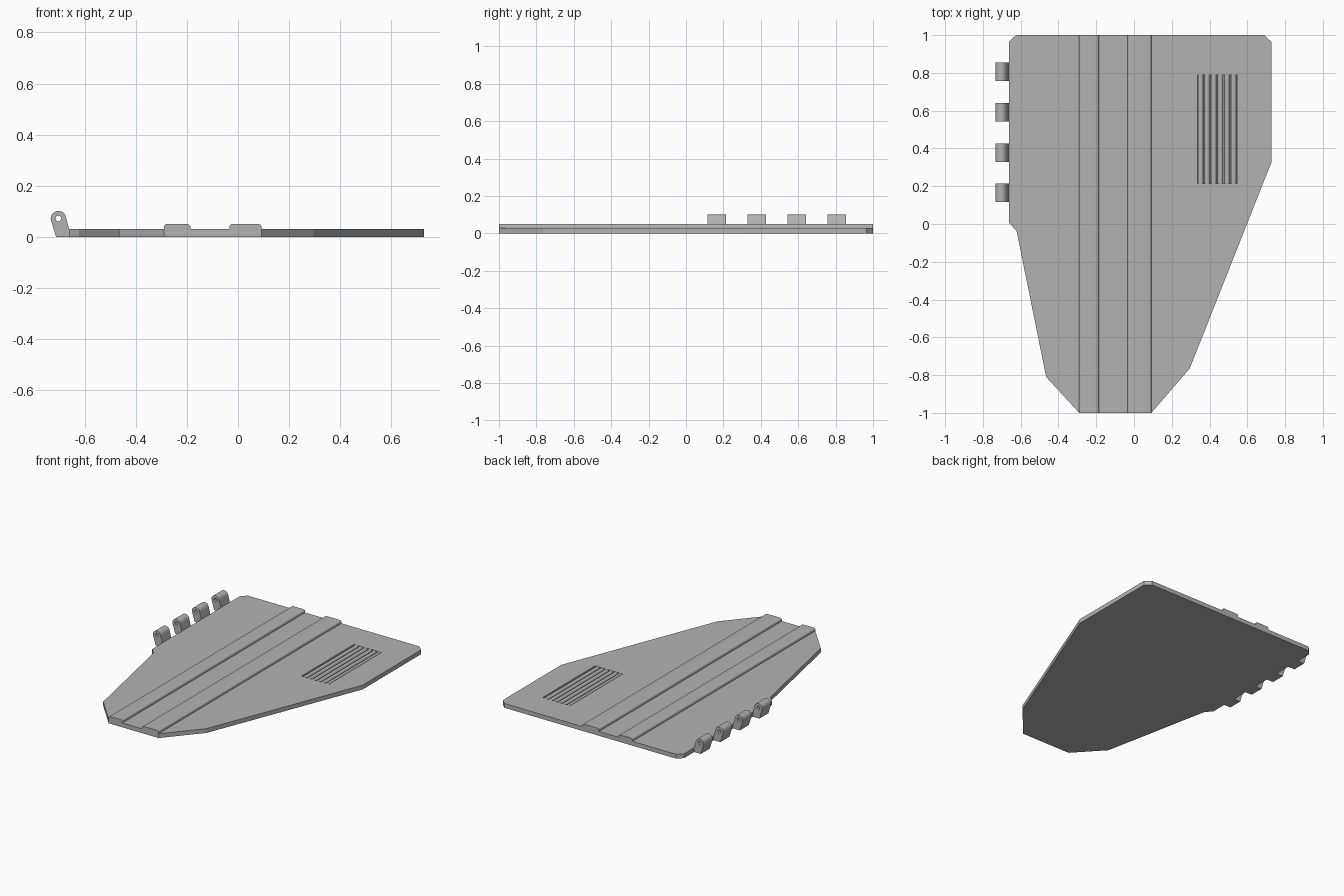
import bpy, bmesh
from math import cos, sin, pi, radians
from mathutils import Vector

cube = bpy.data.objects.get("Cube")
if cube:
    bpy.data.objects.remove(cube, do_unlink=True)

# One flat grey for the whole model
grey = bpy.data.materials.new("panel grey")
grey.use_nodes = True
colour = (0.45, 0.45, 0.45, 1)
grey.diffuse_color = colour
grey.node_tree.nodes["Principled BSDF"].inputs["Base Color"].default_value = colour


def prism(name, points, along):
    """Extrude a closed loop of 3D points along a vector."""
    bm = bmesh.new()
    face = bm.faces.new([bm.verts.new(p) for p in points])
    moved = bmesh.ops.extrude_face_region(bm, geom=[face])["geom"]
    bmesh.ops.translate(bm, vec=Vector(along),
                        verts=[v for v in moved if isinstance(v, bmesh.types.BMVert)])
    bmesh.ops.recalc_face_normals(bm, faces=bm.faces)
    mesh = bpy.data.meshes.new(name)
    bm.to_mesh(mesh)
    bm.free()
    mesh.materials.append(grey)
    obj = bpy.data.objects.new(name, mesh)
    bpy.context.collection.objects.link(obj)
    return obj


def arc(cx, cz, radius, start, end, steps):
    """Points on an arc in the xz plane, angles in degrees."""
    angles = [radians(start + (end - start) * i / steps) for i in range(steps + 1)]
    return [(cx + radius * cos(a), cz + radius * sin(a)) for a in angles]


def prism_y(name, profile, y0, y1):
    """Extrude an xz profile from y0 to y1."""
    return prism(name, [(x, y0, z) for x, z in profile], (0, y1 - y0, 0))


def cut(target, cutter):
    cutter.hide_render = True
    mod = target.modifiers.new("cut", 'BOOLEAN')
    mod.operation = 'DIFFERENCE'
    mod.solver = 'EXACT'
    mod.object = cutter
    bpy.context.view_layer.objects.active = target
    bpy.ops.object.modifier_apply(modifier=mod.name)
    bpy.data.objects.remove(cutter, do_unlink=True)


def smooth(obj):
    bpy.ops.object.select_all(action='DESELECT')
    obj.select_set(True)
    bpy.context.view_layer.objects.active = obj
    bpy.ops.object.shade_smooth_by_angle(angle=radians(35))


# Tapered base plate
TOP = 0.03
outline = [(-0.625, 1), (0.69, 1), (0.727, 0.965), (0.727, 0.325),
           (0.295, -0.765), (0.092, -1), (-0.29, -1), (-0.465, -0.81),
           (-0.622, -0.035), (-0.661, 0.005), (-0.661, 0.965)]
plate = prism("base_plate", [(x, y, 0) for x, y in outline], (0, 0, TOP))

# Recessed grille with rounded slats, flush with the plate
GX0, GX1, GY0, GY1 = 0.335, 0.545, 0.215, 0.79
DEPTH = 0.015
floor = TOP - DEPTH
cut(plate, prism_y("grille_cutter",
                   [(GX0, floor), (GX1, floor), (GX1, TOP + DEPTH), (GX0, TOP + DEPTH)],
                   GY0, GY1))
pitch = (GX1 - GX0) / 6
for i in range(6):
    cx = GX0 + pitch * (i + 0.5)
    r = pitch * 0.42
    slat = prism_y(f"grille_slat_{i + 1}", arc(cx, TOP - r, r, 0, 180, 10), GY0, GY1)
    smooth(slat)

# Two raised lengthwise ribs with rounded shoulders
RIB_TOP, R = 0.05, 0.012
for name, x0, x1 in (("narrow_rib", -0.29, -0.186), ("wide_rib", -0.034, 0.092)):
    profile = ([(x0, TOP - 0.005), (x1, TOP - 0.005)]
               + arc(x1 - R, RIB_TOP - R, R, 0, 90, 5)
               + arc(x0 + R, RIB_TOP - R, R, 90, 180, 5))
    smooth(prism_y(name, profile, -1, 1))

# Hinge knuckles along the right edge, each with a pin hole
HX, HZ, HR = -0.703, 0.072, 0.03
knuckle_profile = ([(-0.712, 0), (-0.655, 0), (-0.661, TOP)]
                   + arc(HX, HZ, HR, 10, 192, 16))
for i in range(4):
    y = 0.165 + 0.2135 * i
    knuckle = prism_y(f"hinge_knuckle_{i + 1}", knuckle_profile, y - 0.049, y + 0.049)
    cut(knuckle, prism_y("pin_cutter", arc(HX, HZ, 0.011, 0, 345, 23), y - 0.1, y + 0.1))
    smooth(knuckle)
